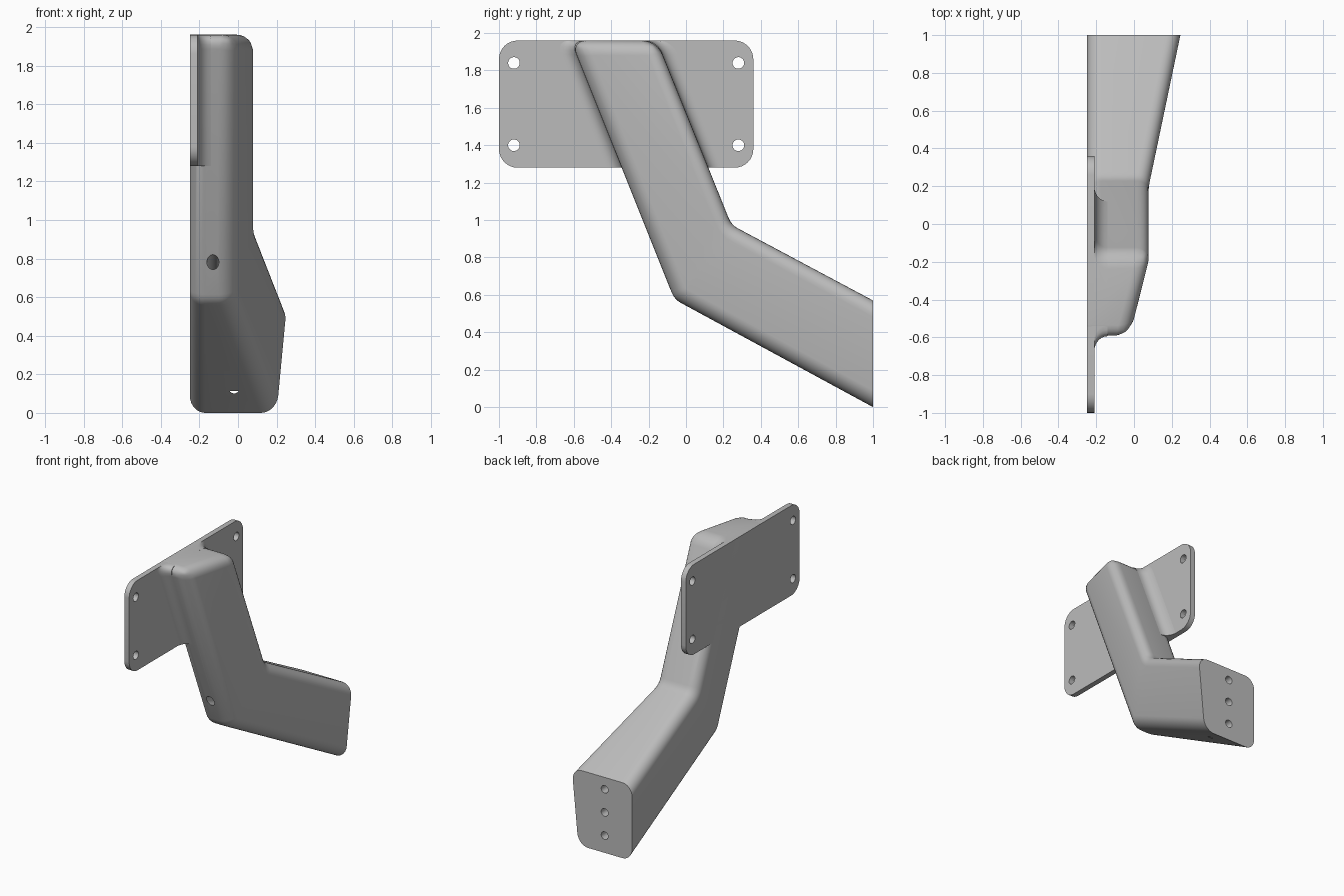
import bpy, bmesh, math
from mathutils import Vector, Matrix

cube = bpy.data.objects.get("Cube")
if cube:
    bpy.data.objects.remove(cube, do_unlink=True)

grey = bpy.data.materials.new("light_grey")
grey.use_nodes = True
grey.diffuse_color = (0.5, 0.5, 0.5, 1)
grey.node_tree.nodes["Principled BSDF"].inputs["Base Color"].default_value = (0.5, 0.5, 0.5, 1)

LEFT, FACE = -0.25, -0.21        # back and front planes of the plate
TOP, LOW = 1.96, 1.28            # plate top and bottom
ROUND = 0.08


def finish(bm, name):
    bmesh.ops.recalc_face_normals(bm, faces=bm.faces)
    mesh = bpy.data.meshes.new(name)
    bm.to_mesh(mesh)
    bm.free()
    obj = bpy.data.objects.new(name, mesh)
    bpy.context.collection.objects.link(obj)
    mesh.materials.append(grey)
    return obj


def loft(bm, rings):
    """Skin a list of equal rings and cap both ends."""
    rows = [[bm.verts.new(p) for p in ring] for ring in rings]
    n = len(rows[0])
    for a, b in zip(rows, rows[1:]):
        for i in range(n):
            j = (i + 1) % n
            bm.faces.new((a[i], a[j], b[j], b[i]))
    bm.faces.new(rows[0])
    bm.faces.new(rows[-1])
    return rows


def drill(obj, holes):
    """Cut round holes given as (centre, direction, radius, length)."""
    bm = bmesh.new()
    for centre, direction, radius, length in holes:
        turn = Vector(direction).to_track_quat('Z', 'Y').to_matrix().to_4x4()
        bmesh.ops.create_cone(bm, cap_ends=True, segments=32, radius1=radius, radius2=radius,
                              depth=length, matrix=Matrix.Translation(centre) @ turn)
    cutter = finish(bm, "hole_cutter")
    cutter.hide_render = True
    mod = obj.modifiers.new("holes", 'BOOLEAN')
    mod.operation = 'DIFFERENCE'
    mod.solver = 'EXACT'
    mod.object = cutter
    bpy.context.view_layer.objects.active = obj
    bpy.ops.object.modifier_apply(modifier=mod.name)
    bpy.data.objects.remove(cutter, do_unlink=True)


def smooth(obj):
    bpy.ops.object.select_all(action='DESELECT')
    obj.select_set(True)
    bpy.context.view_layer.objects.active = obj
    bpy.ops.object.shade_smooth_by_angle(angle=math.radians(30))


def rounded(a, b, c, size, steps=4):
    """Points of a curve that rounds corner b between a and c."""
    a, b, c = Vector(a), Vector(b), Vector(c)
    p, q = b + (a - b).normalized() * size, b + (c - b).normalized() * size
    ts = [i / steps for i in range(steps + 1)]
    return [p * (1 - t) ** 2 + b * 2 * t * (1 - t) + q * t * t for t in ts]


# Bent arm: front and rear edge paths as (x, y, z)
front = [(-0.021, -0.616, TOP), (-0.021, -0.062, 0.576), (0.2, 1, 0)]
rear = [(0.0955, -0.155, TOP), (0.0955, 0.243, 0.974), (0.254, 1, 0.57)]
paths = [[Vector(p[0])] + rounded(*p, 0.04) + [Vector(p[2])] for p in (front, rear)]
bm = bmesh.new()
rows = loft(bm, [[(LEFT, f.y, f.z), f, r, (LEFT, r.y, r.z)] for f, r in zip(*paths)])
edges = []
for a, b in zip(rows, rows[1:]):
    edges += [bm.edges.get(pair) for pair in zip(a, b)]
edges += [bm.edges.get((rows[0][i], rows[0][i + 1])) for i in range(3)]
bmesh.ops.bevel(bm, geom=edges, offset=ROUND, segments=7, profile=0.5, affect='EDGES',
                clamp_overlap=False)
arm = finish(bm, "bent_arm")
drill(arm, [((-0.02, 0.99, 0.13 + 0.175 * i), (0, 1, 0), 0.029, 0.4) for i in range(3)]
      + [((-0.13, -0.14, 0.78), (0, 0.94, -0.34), 0.031, 0.4)])
smooth(arm)

# Mounting plate with rounded corners and four screw holes
bm = bmesh.new()
bmesh.ops.create_cube(bm, size=1, matrix=Matrix.Translation((-0.23, -0.32, 1.62))
                      @ Matrix.Diagonal((FACE - LEFT, 1.36, TOP - LOW, 1)))
corners = [e for e in bm.edges if abs(e.verts[0].co.x - e.verts[1].co.x) > 0.01]
bmesh.ops.bevel(bm, geom=corners, offset=0.1, segments=8, profile=0.5, affect='EDGES')
plate = finish(bm, "mounting_plate")
drill(plate, [((-0.23, y, z), (1, 0, 0), 0.031, 0.2) for y in (-0.92, 0.28) for z in (1.4, 1.84)])
smooth(plate)

# Concave fillets blending the arm into the plate
for name, path, side in (("front_fillet", front, -1), ("rear_fillet", rear, 1)):
    top, bend = Vector(path[0]), Vector(path[1])
    start = top.lerp(bend, (TOP - LOW) / (top.z - bend.z))
    inward = top - Vector((0, side, 0))
    rings = []
    for p in [start] + rounded(bend, top, inward, ROUND, 6):
        ring = [(-0.235, p.y - side * 0.15, p.z), (-0.235, p.y + side * ROUND, p.z)]
        for i in range(8):
            a = math.pi / 2 * i / 7
            ring.append((FACE + 0.07 * (1 - math.cos(a)),
                         p.y + side * ROUND * (1 - math.sin(a)), p.z))
        ring.append((FACE + 0.07, p.y - side * 0.15, p.z))
        rings.append(ring)
    bm = bmesh.new()
    loft(bm, rings)
    smooth(finish(bm, name))
